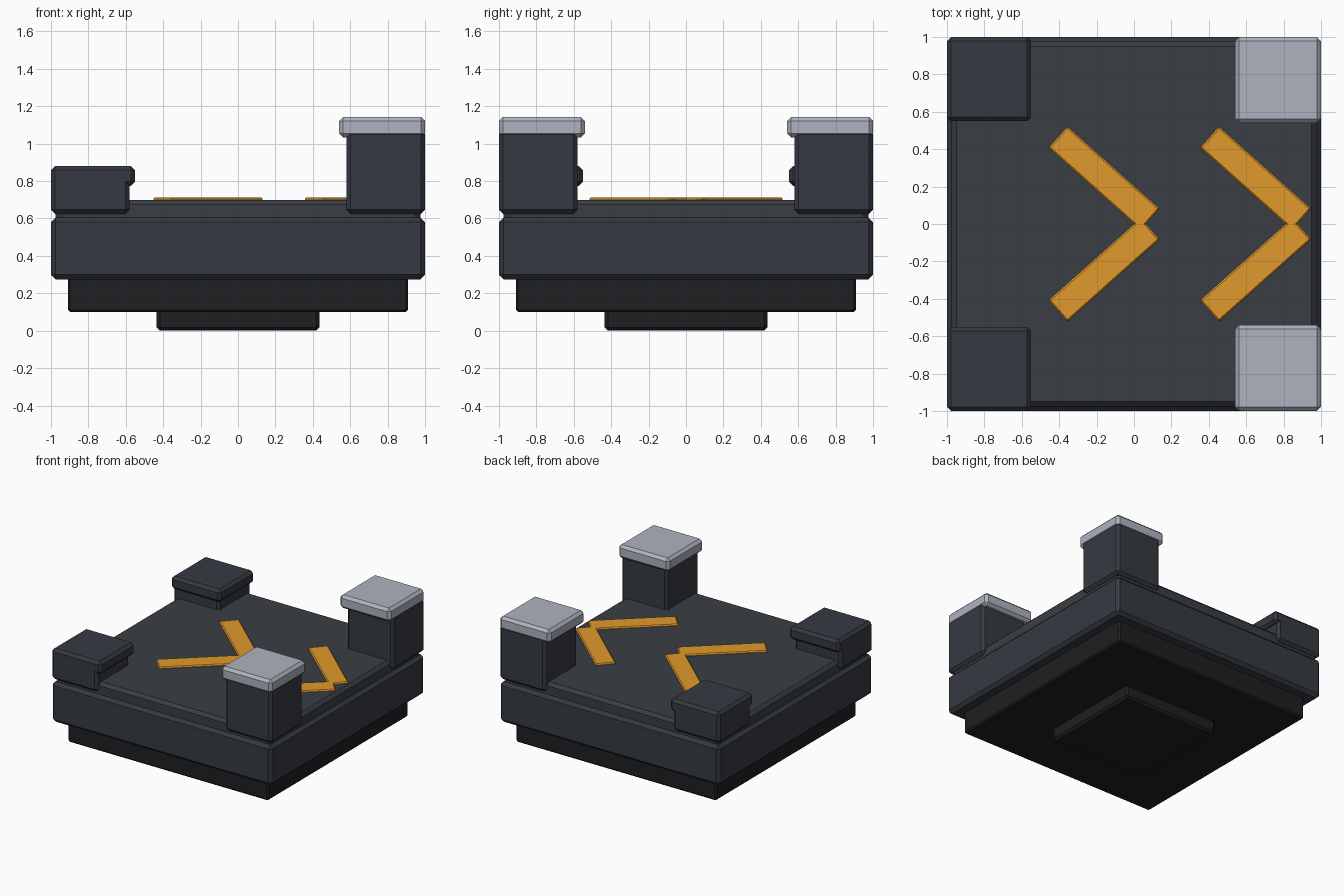
import bpy, bmesh
from math import radians
from mathutils import Matrix

if "Cube" in bpy.data.objects:
    bpy.data.objects.remove(bpy.data.objects["Cube"])


def material(name, rgb):
    m = bpy.data.materials.new(name)
    m.diffuse_color = (*rgb, 1)
    m.use_nodes = True
    m.node_tree.nodes["Principled BSDF"].inputs["Base Color"].default_value = m.diffuse_color
    return m


DARK = material("dark_steel", (0.036, 0.042, 0.053))
DECK = material("deck_grey", (0.042, 0.048, 0.056))
BLACK = material("black", (0.013, 0.014, 0.016))
SILVER = material("silver", (0.42, 0.45, 0.52))
AMBER = material("amber", (0.75, 0.32, 0.025))


def box(name, x, y, z, mat, bevel=0.022, angle=0):
    """Chamfered box from (min, max) ranges, turned about its own centre."""
    size = [b - a for a, b in (x, y, z)]
    bm = bmesh.new()
    bmesh.ops.create_cube(bm, size=1, matrix=Matrix.Diagonal((*size, 1)))
    bmesh.ops.bevel(bm, geom=bm.edges[:], offset=bevel, segments=1,
                    profile=0.5, affect='EDGES')
    me = bpy.data.meshes.new(name)
    bm.to_mesh(me)
    bm.free()
    me.materials.append(mat)
    ob = bpy.data.objects.new(name, me)
    ob.location = [(a + b) / 2 for a, b in (x, y, z)]
    ob.rotation_euler.z = angle
    bpy.context.collection.objects.link(ob)
    return ob


def slab(name, half, z, mat, bevel):
    box(name, (-half, half), (-half, half), z, mat, bevel)


# Stacked base
slab("foot_pad", 0.435, (0.0, 0.12), BLACK, 0.018)
slab("plinth", 0.91, (0.10, 0.30), BLACK, 0.012)
slab("main_body", 1.0, (0.275, 0.605), DARK, 0.025)
slab("deck", 0.975, (0.58, 0.70), DECK, 0.025)

# Corner posts with overhanging caps: low on the left, tall on the right
for side, s in (("front", -1), ("back", 1)):
    def yr(inner):
        return tuple(sorted((s * inner, s * 1.0)))
    box(f"low_post_{side}", (-1, -0.58), yr(0.58), (0.625, 0.82), DARK)
    box(f"low_cap_{side}", (-1, -0.55), yr(0.55), (0.775, 0.88), DARK)
    box(f"tall_post_{side}", (0.58, 1), yr(0.58), (0.625, 1.072), DARK)
    box(f"tall_cap_{side}", (0.54, 1), yr(0.54), (1.033, 1.143), SILVER)

# Two chevrons pointing to +x
for i, cx in enumerate((-0.16, 0.65)):
    for s in (-1, 1):
        cy = 0.245 * s
        box(f"chevron_{i + 1}_{'upper' if s > 0 else 'lower'}",
            (cx - 0.33, cx + 0.33), (cy - 0.076, cy + 0.076), (0.68, 0.712),
            AMBER, 0.008, radians(-41.7 * s))
